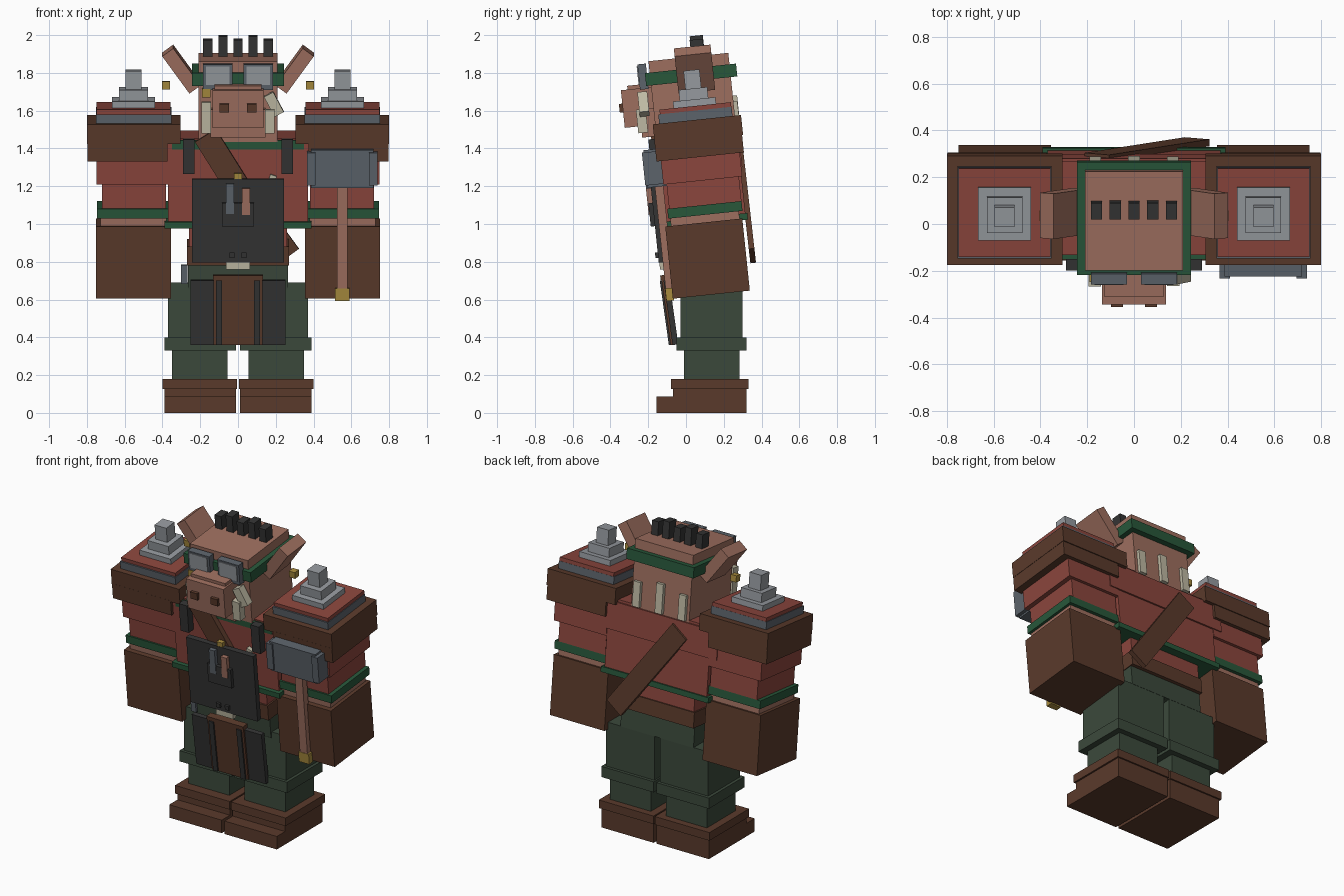
import bpy, bmesh, math
from mathutils import Matrix, Vector

if "Cube" in bpy.data.objects:
    bpy.data.objects.remove(bpy.data.objects["Cube"])


def srgb(h):
    c = [int(h[i:i + 2], 16) / 255 for i in (0, 2, 4)]
    return [v / 12.92 if v <= 0.04045 else ((v + 0.055) / 1.055) ** 2.4 for v in c] + [1]


COLOURS = {"leather brown": "5a3a2b", "red cloth": "8b463d", "skin": "9e6f5f",
           "trim green": "28573a", "trouser green": "3b493b", "charcoal": "343434",
           "slate": "5c636b", "silver": "969a9f", "bone": "beb9a3", "gold": "a88b3e"}
MAT = {}
for key, val in COLOURS.items():
    MAT[key] = bpy.data.materials.new(key)
    MAT[key].diffuse_color = srgb(val)

LEAN = 6  # the upper body leans forward


def box(name, mat, centre, size, lean=LEAN, roll=0):
    """Box at a world centre, rolled sideways and then leaned forward."""
    bm = bmesh.new()
    bmesh.ops.create_cube(bm, size=1)
    rot = Matrix.Rotation(math.radians(lean), 4, 'X') @ Matrix.Rotation(math.radians(roll), 4, 'Y')
    bmesh.ops.transform(bm, matrix=rot @ Matrix.Diagonal((*size, 1)), verts=bm.verts)
    me = bpy.data.meshes.new(name)
    bm.to_mesh(me)
    bm.free()
    me.materials.append(MAT[mat])
    ob = bpy.data.objects.new(name, me)
    ob.location = Vector(centre)
    bpy.context.collection.objects.link(ob)
    return ob


def pair(name, mat, centre, size, lean=LEAN, roll=0):
    """Mirrored left and right boxes."""
    x, y, z = centre
    box("right_" + name, mat, (-x, y, z), size, lean, -roll)
    box("left_" + name, mat, (x, y, z), size, lean, roll)


# Boots and legs (upright)
pair("boot", "leather brown", (.2, .125, .065), (.38, .39, .13), 0)
pair("boot_toe", "leather brown", (.2, -.11, .043), (.38, .09, .085), 0)
pair("boot_cuff", "leather brown", (.203, .125, .154), (.396, .41, .053), 0)
pair("shin", "trouser green", (.203, .137, .255), (.295, .295, .16), 0)
pair("knee_band", "trouser green", (.2, .135, .365), (.38, .37, .07), 0)
pair("thigh", "trouser green", (.195, .135, .54), (.35, .33, .3), 0)
box("pelvis", "trouser green", (0, .125, .74), (.53, .34, .14))

# Waist and torso
box("belt", "leather brown", (0, .115, .85), (.54, .38, .1))
box("waist", "red cloth", (0, .105, .95), (.52, .36, .12))
box("tunic_hem", "trim green", (0, .1, 1.017), (.78, .455, .035))
box("tunic", "red cloth", (0, .085, 1.23), (.74, .42, .42))
box("upper_chest", "red cloth", (0, .075, 1.37), (.86, .43, .18))
box("chest_top", "red cloth", (0, .07, 1.45), (.66, .4, .05))
box("collar", "trim green", (0, .06, 1.44), (.7, .42, .05))

# Diagonal strap, front and back, with buckle
box("front_strap", "leather brown", (-.035, -.145, 1.25), (.13, .035, .52), LEAN, -32)
box("back_strap", "leather brown", (.055, .318, 1.125), (.13, .03, .73), 6.5, -36)
box("strap_buckle", "gold", (0, -.17, 1.25), (.04, .04, .04))
pair("chest_clip", "charcoal", (.26, -.165, 1.358), (.06, .05, .185))

# Bib with pocket and tools
box("bib", "charcoal", (0, -.15, 1.018), (.486, .035, .445))
box("bib_pocket", "charcoal", (0, -.178, 1.05), (.17, .03, .125))
box("pocket_chisel", "slate", (-.043, -.19, 1.135), (.042, .03, .16))
box("pocket_awl", "skin", (.043, -.19, 1.12), (.042, .03, .14))
for s in (-1, 1):
    box("bib_button", "charcoal", (s * .032, -.153, .835), (.028, .02, .028))
box("bone_toggle", "bone", (0, -.125, .785), (.125, .03, .05))
box("tooth_charm", "bone", (.18, -.14, 1.235), (.035, .025, .05), LEAN, 20)
box("belt_chisel", "slate", (-.285, -.04, .735), (.035, .035, .1))

# Apron skirt
box("apron_skirt", "charcoal", (0, -.08, .532), (.505, .03, .345), 8)
box("skirt_panel", "leather brown", (0, -.09, .545), (.262, .035, .37), 8)
for s in (-1, 1):
    box("skirt_strip", "charcoal", (s * .1, -.1, .532), (.033, .03, .345), 8)
box("skirt_panel_top", "leather brown", (0, -.113, .718), (.265, .045, .025), 8)

# Arms: sleeve tiers, band, wrist and gauntlet
AX = .553
pair("upper_sleeve", "red cloth", (.56, .08, 1.315), (.38, .42, .17))
pair("lower_sleeve", "red cloth", (.55, .095, 1.17), (.34, .385, .19))
pair("sleeve_band", "trim green", (AX, .1, 1.075), (.385, .395, .052))
pair("wrist", "skin", (AX, .1, 1.03), (.35, .365, .08))
pair("gauntlet", "leather brown", (AX, .114, .817), (.395, .41, .384))

# Layered shoulder armour with stepped spikes
pair("shoulder_guard", "leather brown", (.552, .063, 1.5), (.495, .47, .105))
pair("shoulder_guard_skirt", "leather brown", (.585, .07, 1.405), (.425, .465, .1))
pair("shoulder_plate", "slate", (AX, .05, 1.573), (.4, .39, .055))
pair("shoulder_pad", "red cloth", (AX, .05, 1.61), (.392, .38, .03))
for i, (w, z, h, y) in enumerate([(.226, 1.64, .04, .045), (.152, 1.685, .065, .04), (.085, 1.765, .1, .034)]):
    pair("shoulder_spike_step_%d" % (i + 1), "silver", (AX, y, z), (w, w, h))

# Hammer held at the left arm
box("hammer_head", "slate", (.552, -.13, 1.3), (.33, .17, .2))
for s in (-1, 1):
    box("hammer_face", "slate", (.552 + s * .165, -.13, 1.3), (.045, .19, .175))
box("hammer_handle", "skin", (.552, -.113, .92), (.054, .045, .56))
box("hammer_pommel", "gold", (.552, -.087, .627), (.075, .04, .068))

# Head, muzzle and jaw
box("head", "skin", (0, .035, 1.67), (.42, .425, .43))
box("jaw", "skin", (0, -.16, 1.54), (.29, .16, .15))
box("muzzle", "skin", (0, -.225, 1.62), (.272, .22, .2))
box("nose_bridge", "skin", (0, -.23, 1.72), (.25, .16, .04))
pair("nostril", "leather brown", (.073, -.338, 1.614), (.05, .03, .046))

# Goggles on a head band
box("head_band", "trim green", (0, .027, 1.79), (.486, .485, .068))
pair("goggle_frame", "slate", (.107, -.228, 1.78), (.155, .045, .135))
pair("goggle_lens", "silver", (.107, -.252, 1.785), (.125, .008, .1))

# Tusks (the left one is broken) and the ring
box("right_tusk", "bone", (-.168, -.233, 1.565), (.052, .052, .165))
box("left_tusk", "bone", (.168, -.233, 1.545), (.052, .052, .125))
box("left_tusk_tip", "bone", (.19, -.225, 1.635), (.055, .052, .12), LEAN, -28)
box("tusk_ring", "gold", (-.168, -.22, 1.695), (.045, .05, .045))

# Ears with earrings
pair("ear", "skin", (.3, .045, 1.82), (.072, .195, .245), LEAN, 36)
pair("earring", "gold", (.382, .035, 1.735), (.042, .042, .042))

# Hair tufts and bone spikes behind the neck
for i in range(5):
    top = 2.0 if i % 2 else 1.98
    box("hair_tuft", "charcoal", ((i - 2) * .08, .06, top - .06), (.048, .07, .115))
for i, h in enumerate((.16, .19, .16)):
    box("neck_bone_spike", "bone", ((i - 1) * .165, .263, 1.49 + h / 2), (.05, .035, h))

for m in bpy.data.materials:
    if m.users and not m.is_grease_pencil:
        m.use_nodes = True
        m.node_tree.nodes["Principled BSDF"].inputs["Base Color"].default_value = m.diffuse_color
